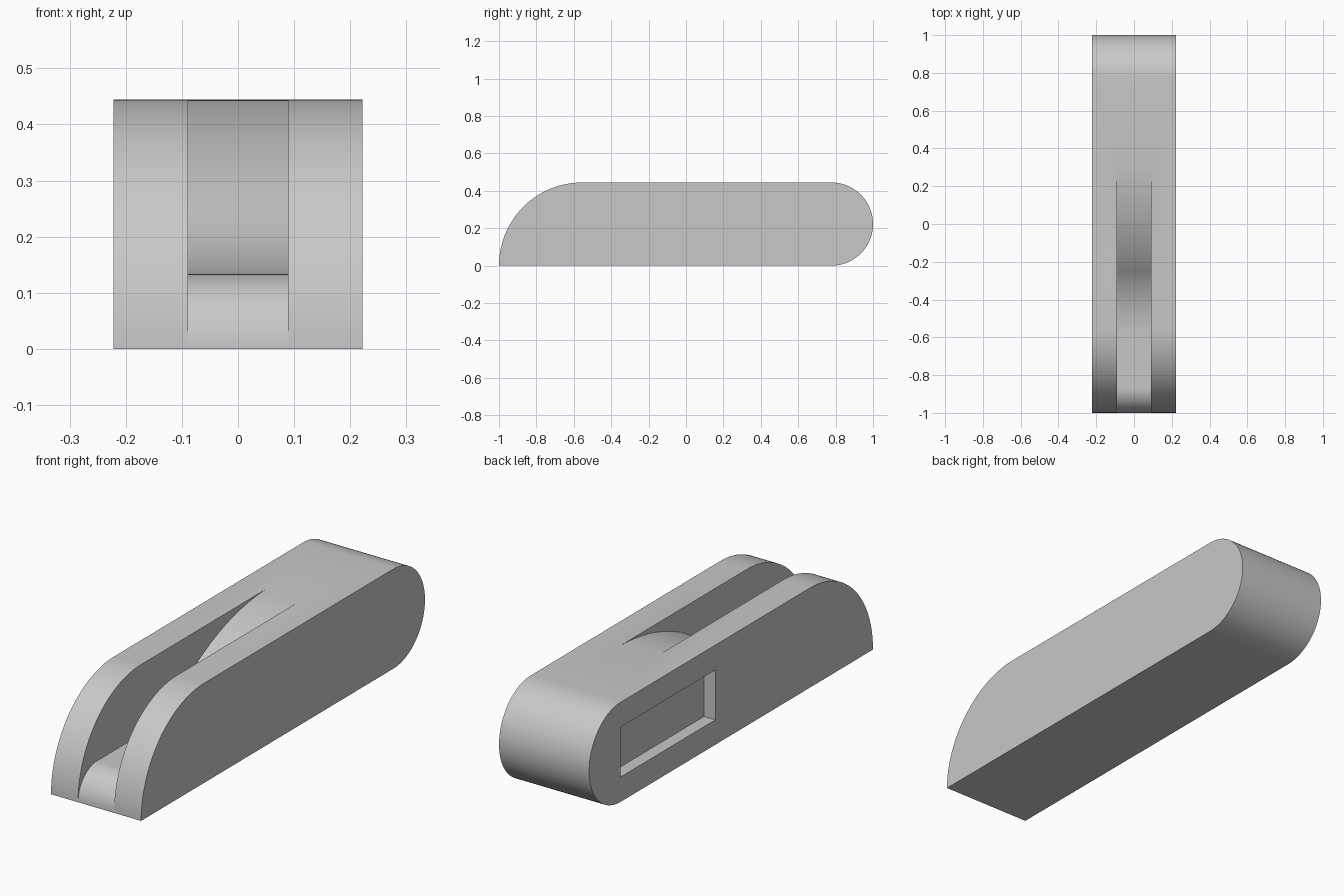
import bpy
import bmesh
import math

if "Cube" in bpy.data.objects:
    bpy.data.objects.remove(bpy.data.objects["Cube"], do_unlink=True)

U = 2 / 9            # base unit: the body is 9 long, 2 wide, 2 high
HALF_W = U
HEIGHT = 2 * U

grey = bpy.data.materials.new("plain_grey")
grey.use_nodes = True
colour = (0.58, 0.58, 0.58, 1)
grey.diffuse_color = colour
grey.node_tree.nodes["Principled BSDF"].inputs["Base Color"].default_value = colour


def arc(cy, cz, r, start, end, steps):
    """Points (y, z) along a circular arc, angles in degrees."""
    angles = [math.radians(start + (end - start) * i / steps) for i in range(steps + 1)]
    return [(cy + r * math.cos(a), cz + r * math.sin(a)) for a in angles]


def extrude_profile(name, profile, x0, x1):
    """Solid made by sweeping a closed (y, z) profile from x0 to x1."""
    bm = bmesh.new()
    face = bm.faces.new([bm.verts.new((x0, y, z)) for y, z in profile])
    swept = bmesh.ops.extrude_face_region(bm, geom=[face])
    moved = [v for v in swept["geom"] if isinstance(v, bmesh.types.BMVert)]
    bmesh.ops.translate(bm, verts=moved, vec=(x1 - x0, 0, 0))
    bmesh.ops.recalc_face_normals(bm, faces=bm.faces)
    mesh = bpy.data.meshes.new(name)
    bm.to_mesh(mesh)
    bm.free()
    mesh.materials.append(grey)
    obj = bpy.data.objects.new(name, mesh)
    bpy.context.collection.objects.link(obj)
    return obj


def cut(target, cutter):
    """Subtract the cutter, then discard it."""
    cutter.hide_render = True
    bpy.context.view_layer.objects.active = target
    mod = target.modifiers.new("cut", "BOOLEAN")
    mod.operation = "DIFFERENCE"
    mod.solver = "EXACT"
    mod.object = cutter
    bpy.ops.object.modifier_apply(modifier=mod.name)
    bpy.data.objects.remove(cutter, do_unlink=True)


# Body: quarter-round nose, half-round tail
nose = arc(-1 + HEIGHT, 0, HEIGHT, 180, 90, 40)
tail = arc(1 - U, U, U, 90, -90, 48)
body = extrude_profile("body", nose + tail, -HALF_W, HALF_W)

# Slot: small rounded lip, flat floor, then an S-shaped ramp up to the top
lip_r = 0.6 * U
ramp_end, big_r, small_r = 0.352, 4.5 * U, 2.5 * U
bend = math.degrees(math.acos(1 - (HEIGHT - lip_r) / (big_r + small_r)))
ramp_start = ramp_end - (big_r + small_r) * math.sin(math.radians(bend))
floor = arc(-1 + lip_r, 0, lip_r, 178, 90, 24)
floor += arc(ramp_start, lip_r + small_r, small_r, -90, -90 + bend, 20)
floor += arc(ramp_end, HEIGHT - big_r, big_r, 90 + bend, 90, 30)[1:-1]
floor += [(ramp_end, HEIGHT + 0.002), (ramp_end, 0.6), (-1.1, 0.6), (-1.1, floor[0][1])]
cut(body, extrude_profile("slot_cutter", floor, -0.4 * U, 0.4 * U))

# Shallow rectangular pocket in the right side
y0, y1, z0, z1 = 0.5 * U, 3.5 * U, 0.5 * U, 1.5 * U
pocket = [(y0, z0), (y1, z0), (y1, z1), (y0, z1)]
cut(body, extrude_profile("pocket_cutter", pocket, -HALF_W - 0.1, -0.75 * U))

# Smooth curves, sharp edges
bpy.ops.object.select_all(action="DESELECT")
body.select_set(True)
bpy.context.view_layer.objects.active = body
bpy.ops.object.shade_smooth_by_angle(angle=math.radians(25))
